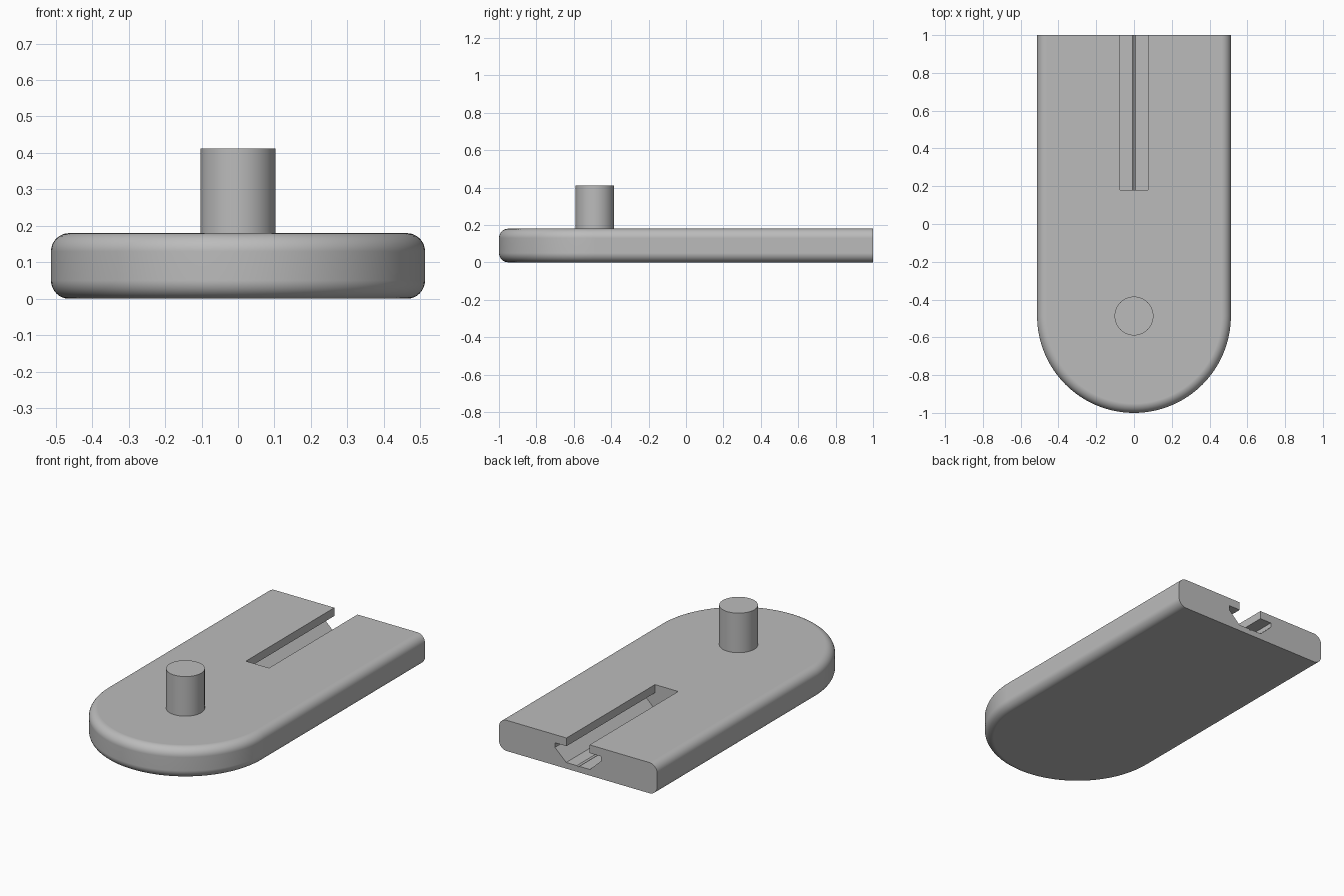
import bpy
import bmesh
from math import cos, sin, pi, radians

R, H, FILLET = 0.513, 0.18, 0.05      # half width, thickness, edge rounding
BACK, CENTRE = 1.0, -0.487            # back end and centre of the round front
ARC, STEPS = 64, 8

cube = bpy.data.objects.get("Cube")
if cube:
    bpy.data.objects.remove(cube, do_unlink=True)

grey = bpy.data.materials.new("plain grey")
grey.use_nodes = True
colour = (0.5, 0.5, 0.5, 1)
grey.diffuse_color = colour
grey.node_tree.nodes["Principled BSDF"].inputs["Base Color"].default_value = colour


def make_object(name, bm):
    bmesh.ops.recalc_face_normals(bm, faces=bm.faces)
    mesh = bpy.data.meshes.new(name)
    bm.to_mesh(mesh)
    bm.free()
    mesh.materials.append(grey)
    obj = bpy.data.objects.new(name, mesh)
    bpy.context.collection.objects.link(obj)
    return obj


def activate(obj):
    bpy.ops.object.select_all(action='DESELECT')
    obj.select_set(True)
    bpy.context.view_layer.objects.active = obj


def smooth(obj):
    activate(obj)
    bpy.ops.object.shade_smooth_by_angle(angle=radians(30))
    mod = obj.modifiers.new("flat_face_normals", 'WEIGHTED_NORMAL')
    mod.keep_sharp = True
    mod.weight = 100


# Base plate: stacked outlines with a round front and a rounded rim
profile = []
for z0, start in ((FILLET, -pi / 2), (H - FILLET, 0)):
    for i in range(STEPS + 1):
        a = start + pi / 2 * i / STEPS
        profile.append((R - FILLET + FILLET * cos(a), z0 + FILLET * sin(a)))

bm = bmesh.new()
rings = []
for r, z in profile:
    outline = [(-r, BACK)]
    outline += [(-r * cos(pi * i / ARC), CENTRE - r * sin(pi * i / ARC)) for i in range(ARC + 1)]
    outline.append((r, BACK))
    rings.append([bm.verts.new((x, y, z)) for x, y in outline])
for low, high in zip(rings, rings[1:]):
    for i in range(len(low) - 1):
        bm.faces.new((low[i], low[i + 1], high[i + 1], high[i]))
bm.faces.new(rings[0])
bm.faces.new(rings[-1])
bm.faces.new([ring[0] for ring in rings] + [ring[-1] for ring in reversed(rings)])
plate = make_object("base_plate", bm)

# Undercut slot with a fine groove along its floor, open at the back
half = [(0.075, H + 0.05), (0.075, 0.132), (0.15, 0.132), (0.15, 0.105),
        (0.077, 0.036), (0.008, 0.036), (0, 0.03)]
section = half + [(-x, z) for x, z in reversed(half[:-1])]
bm = bmesh.new()
near = [bm.verts.new((x, 0.18, z)) for x, z in section]
far = [bm.verts.new((x, BACK + 0.1, z)) for x, z in section]
bm.faces.new(near)
bm.faces.new(far)
for i in range(len(section)):
    j = (i + 1) % len(section)
    bm.faces.new((near[i], near[j], far[j], far[i]))
cutter = make_object("slot_cutter", bm)
cutter.hide_render = True

cut = plate.modifiers.new("slot", 'BOOLEAN')
cut.operation = 'DIFFERENCE'
cut.solver = 'EXACT'
cut.object = cutter
activate(plate)
bpy.ops.object.modifier_apply(modifier=cut.name)
bpy.data.objects.remove(cutter, do_unlink=True)
smooth(plate)

# Round post standing on the front of the plate
bm = bmesh.new()
bmesh.ops.create_cone(bm, cap_ends=True, segments=64, radius1=0.103, radius2=0.103, depth=0.234)
bmesh.ops.translate(bm, verts=bm.verts, vec=(0, CENTRE, 0.295))
post = make_object("post", bm)
smooth(post)
